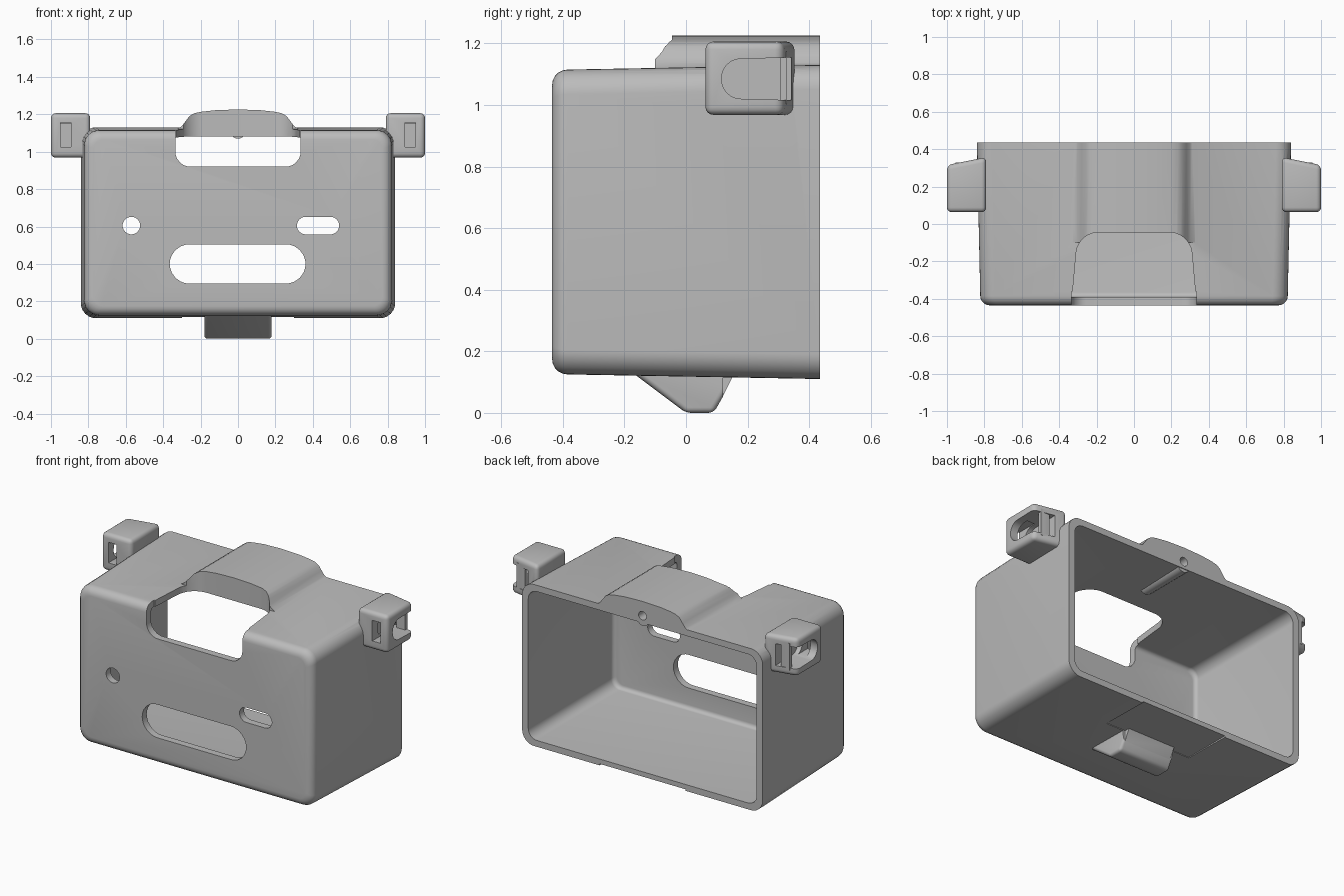
import bpy, bmesh, math
from mathutils import Vector

cube = bpy.data.objects.get("Cube")
if cube:
    bpy.data.objects.remove(cube, do_unlink=True)

grey = bpy.data.materials.new("plain_grey")
grey.use_nodes = True
colour = (0.5, 0.5, 0.5, 1)
grey.diffuse_color = colour
grey.node_tree.nodes["Principled BSDF"].inputs["Base Color"].default_value = colour


def rounded(points, radii, steps=6):
    """Round the corners of a 2D polygon; radii is one number or one per corner."""
    pts = [Vector(p) for p in points]
    if not isinstance(radii, (list, tuple)):
        radii = [radii] * len(pts)
    out = []
    for i, (p, r) in enumerate(zip(pts, radii)):
        if r == 0:
            out.append(p)
            continue
        d1 = (pts[i - 1] - p).normalized()
        d2 = (pts[(i + 1) % len(pts)] - p).normalized()
        half = d1.angle(d2) / 2
        centre = p + (d1 + d2).normalized() * r / math.sin(half)
        a = p + d1 * r / math.tan(half) - centre
        b = p + d2 * r / math.tan(half) - centre
        out += [centre + a.lerp(b, k / steps).normalized() * r for k in range(steps + 1)]
    return out


def rect(cx, cz, hx, hz, r):
    return rounded([(cx - hx, cz - hz), (cx + hx, cz - hz),
                    (cx + hx, cz + hz), (cx - hx, cz + hz)], r)


def place(points, axis, at):
    make = {"x": lambda a, b: (at, a, b), "y": lambda a, b: (a, at, b),
            "z": lambda a, b: (a, b, at)}[axis]
    return [make(p[0], p[1]) for p in points]


def loft(name, rings, bevel=0):
    """Solid through a list of equal-length 3D rings."""
    bm = bmesh.new()
    loops = [[bm.verts.new(p) for p in ring] for ring in rings]
    n = len(loops[0])
    for lo, hi in zip(loops, loops[1:]):
        for i in range(n):
            j = (i + 1) % n
            bm.faces.new((lo[i], lo[j], hi[j], hi[i]))
    bm.faces.new(loops[0][::-1])
    bm.faces.new(loops[-1])
    if bevel:
        bmesh.ops.bevel(bm, geom=bm.edges[:], offset=bevel, segments=4,
                        profile=0.5, affect="EDGES")
    bmesh.ops.recalc_face_normals(bm, faces=bm.faces[:])
    mesh = bpy.data.meshes.new(name)
    bm.to_mesh(mesh)
    bm.free()
    mesh.materials.append(grey)
    ob = bpy.data.objects.new(name, mesh)
    bpy.context.collection.objects.link(ob)
    return ob


def prism(name, points, axis, lo, hi, bevel=0):
    return loft(name, [place(points, axis, lo), place(points, axis, hi)], bevel)


def combine(target, other, operation):
    mod = target.modifiers.new("combine", "BOOLEAN")
    mod.object, mod.operation, mod.solver = other, operation, "EXACT"
    bpy.context.view_layer.objects.active = target
    bpy.ops.object.modifier_apply(modifier=mod.name)
    bpy.data.objects.remove(other, do_unlink=True)


def tub(name, y0, y1, hx, hz, edge, corner):
    """Slightly flared rounded box with a rounded front edge."""
    rings = []
    for k in range(6):
        a = math.pi / 2 * k / 5
        inset = edge * (1 - math.sin(a))
        rings.append(place(rect(0, 0.62, hx - inset, hz - inset, corner - inset * 0.6),
                           "y", y0 + edge * (1 - math.cos(a))))
    rings.append(place(rect(0, 0.62, hx + 0.018, hz + 0.015, corner), "y", y1))
    return loft(name, rings)


# Outer body
body = tub("camera_housing", -0.435, 0.435, 0.822, 0.495, 0.05, 0.08)

# Raised hump on the top
half = [(0.345, 1.11), (0.325, 1.122), (0.3, 1.137), (0.28, 1.163), (0.26, 1.19),
        (0.235, 1.205), (0.2, 1.213), (0.12, 1.222)]
hump_outline = ([(0.345, 1.04)] + half + [(0, 1.226)]
                + [(-x, z) for x, z in reversed(half)] + [(-0.345, 1.04)])
combine(body, prism("hump", hump_outline, "y", -0.1, 0.435), "UNION")

# Foot under the body
foot = prism("foot", [(-0.2, 0.15), (0.0, 0), (0.09, 0), (0.175, 0.15)],
             "x", -0.18, 0.18, 0.018)
combine(body, foot, "UNION")

# Side strap lugs
for s in (1, -1):
    plan = [(s * 0.79, 0.063), (s, 0.063), (s, 0.315), (s * 0.79, 0.357)]
    combine(body, prism("lug", plan, "z", 0.968, 1.206, 0.026), "UNION")

# Hollow interior
combine(body, tub("interior", -0.39, 0.436, 0.78, 0.455, 0.025, 0.06), "DIFFERENCE")

# Openings in the front wall
openings = [
    rect(-0.57, 0.605, 0.047, 0.047, 0.0468),
    rect(0.428, 0.605, 0.113, 0.047, 0.0468),
    rect(-0.002, 0.4, 0.363, 0.105, 0.1048),
    rect(0, 1.12, 0.335, 0.2, 0.08),
]
for shape in openings:
    combine(body, prism("opening", shape, "y", -0.5, -0.36), "DIFFERENCE")

# Opening in the top wall, also trimming the front of the hump
top_shape = rounded([(-0.34, -0.5), (0.34, -0.5), (0.3, -0.045), (-0.3, -0.045)],
                    [0, 0, 0.12, 0.12], 8)
combine(body, prism("top_opening", top_shape, "z", 1.0, 1.4), "DIFFERENCE")

# Shallow relief under the rear edge
relief = [(-0.3, 0.12), (0.3, 0.12), (0.3, 0.5), (-0.3, 0.5)]
combine(body, prism("relief", relief, "z", 0.05, 0.1195), "DIFFERENCE")
combine(body, prism("foot_rear", [(0.05, 0.05), (0.118, 0.05), (0.158, 0.13), (0.05, 0.13)],
                    "x", -0.165, 0.165), "UNION")

# Screw boss and hole at the back of the hump
combine(body, prism("boss", rect(0, 1.115, 0.045, 0.045, 0.0448), "y", 0.1, 0.43), "UNION")
combine(body, prism("screw_hole", rect(0, 1.135, 0.027, 0.027, 0.0268), "y", 0.2, 0.5),
        "DIFFERENCE")

# Strap pockets, front windows and strap bars in the lugs
pocket = rounded([(0.116, 1.022), (0.45, 1.013), (0.45, 1.157), (0.116, 1.148)],
                 [0.061, 0, 0, 0.061])
for s in (1, -1):
    combine(body, prism("pocket", pocket, "x", s * 0.865, s * 1.1), "DIFFERENCE")
    combine(body, prism("window", rect(s * 0.922, 1.09, 0.028, 0.065, 0), "y", 0, 0.2),
            "DIFFERENCE")
    combine(body, prism("strap_bar", rect(s * 0.924, 1.088, 0.03, 0.085, 0), "y", 0.305, 0.328),
            "UNION")

bpy.ops.object.select_all(action="DESELECT")
body.select_set(True)
bpy.context.view_layer.objects.active = body
bpy.ops.object.shade_smooth_by_angle(angle=math.radians(32))
